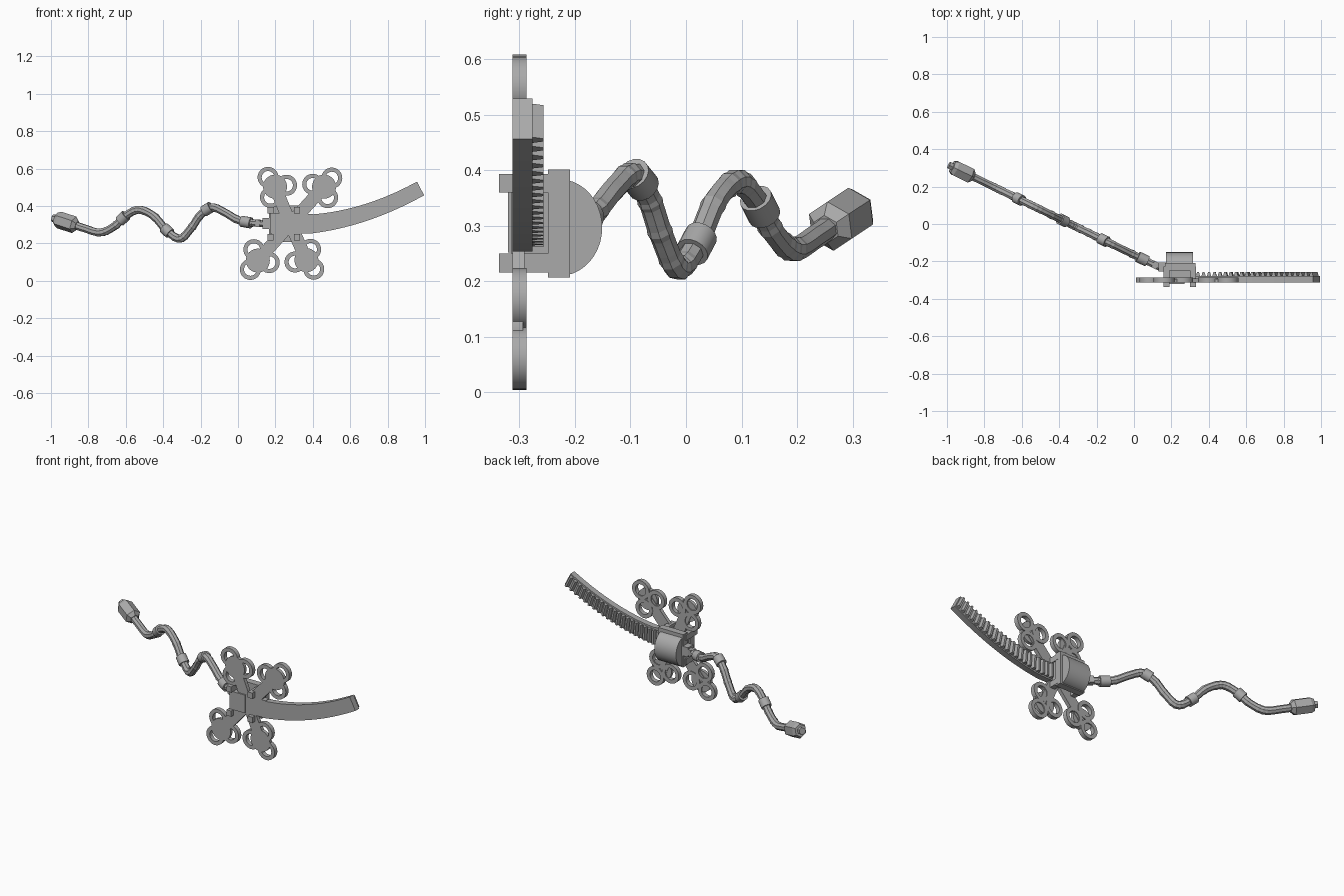
import bpy, bmesh, math
from mathutils import Vector, Matrix

if "Cube" in bpy.data.objects:
    bpy.data.objects.remove(bpy.data.objects["Cube"], do_unlink=True)

grey = bpy.data.materials.new("steel grey")
grey.use_nodes = True
COLOUR = (0.4, 0.4, 0.4, 1)
grey.diffuse_color = COLOUR
grey.node_tree.nodes["Principled BSDF"].inputs["Base Color"].default_value = COLOUR


def finish(name, bm, smooth=None):
    bmesh.ops.recalc_face_normals(bm, faces=bm.faces)
    mesh = bpy.data.meshes.new(name)
    bm.to_mesh(mesh)
    bm.free()
    ob = bpy.data.objects.new(name, mesh)
    ob.data.materials.append(grey)
    bpy.context.collection.objects.link(ob)
    if smooth:
        bpy.ops.object.select_all(action='DESELECT')
        bpy.context.view_layer.objects.active = ob
        ob.select_set(True)
        bpy.ops.object.shade_smooth_by_angle(angle=math.radians(smooth))
    return ob


def loft(bm, rings, closed=False):
    """Skin a list of equal point rings; cap the ends unless closed."""
    vs = [[bm.verts.new(p) for p in r] for r in rings]
    n = len(vs[0])
    pairs = list(zip(vs, vs[1:])) + ([(vs[-1], vs[0])] if closed else [])
    for a, b in pairs:
        for i in range(n):
            j = (i + 1) % n
            bm.faces.new((a[i], a[j], b[j], b[i]))
    if not closed:
        bm.faces.new(vs[0])
        bm.faces.new(vs[-1][::-1])


def box(name, x, y, z):
    bm = bmesh.new()
    loft(bm, [[(x[0], q, z[0]), (x[1], q, z[0]), (x[1], q, z[1]), (x[0], q, z[1])] for q in y])
    return finish(name, bm)


def circle(c, r, y, n=32):
    return [(c[0] + r * math.cos(i * math.tau / n), y, c[1] + r * math.sin(i * math.tau / n))
            for i in range(n)]


def ring_at(p, d, r, n, twist=0):
    """Ring of n points around direction d."""
    side = d.cross(Vector((0, 0, 1))).normalized()
    up = side.cross(d)
    return [p + r * (math.cos(a) * side + math.sin(a) * up)
            for a in [(i + 0.5) * math.tau / n + twist for i in range(n)]]


def turned(name, start, end, profile, n):
    """Turned part along start-end from (fraction, radius) pairs."""
    a, b = Vector(start), Vector(end)
    bm = bmesh.new()
    loft(bm, [ring_at(a.lerp(b, t), (b - a).normalized(), r, n) for t, r in profile])
    return finish(name, bm, 30 if n > 8 else None)


# Four arms, each ending in a disc with three ring lobes
FRONT, BACK = -0.313, -0.287
HUB = Vector((0.28, 0.305))
clusters = {"upper_right": (0.198, 0.503, 127), "upper_left": (0.46, 0.503, 48),
            "lower_right": (0.106, 0.108, 230), "lower_left": (0.366, 0.11, 309)}
for label, (cx, cz, ang) in clusters.items():
    c = Vector((cx, cz))
    along = HUB - c
    across = Vector((-along.y, along.x)).normalized() * 0.034
    bm = bmesh.new()
    loft(bm, [[(p.x, y, p.y) for p in (c + across, c - across, HUB - across, HUB + across)]
              for y in (FRONT, -0.291)])
    finish(label + "_arm", bm)
    bm = bmesh.new()
    loft(bm, [circle(c, 0.064, y) for y in (FRONT, -0.294)])
    finish(label + "_disc", bm, 30)
    for k in range(3):
        a = math.radians(ang + 120 * k)
        o = c + 0.062 * Vector((math.cos(a), math.sin(a)))
        bm = bmesh.new()
        loft(bm, [circle(o, r, y) for r, y in
                  ((0.056, FRONT), (0.056, BACK), (0.034, BACK), (0.034, FRONT))], closed=True)
        finish(f"{label}_ring_{k + 1}", bm, 30)

# Curved rack with a straight root
ROOT, STEPS = 0.4, 24


def rack_edges(t):
    low = Vector((ROOT + 0.595 * t, 0.254 + 0.075 * t + 0.128 * t * t))
    high = Vector((ROOT + 0.557 * t, 0.355 + 0.045 * t + 0.13 * t * t))
    return low, high


bm = bmesh.new()
rings = []
for i in range(STEPS + 1):
    lo, hi = rack_edges(i / STEPS)
    rings.append([(p.x, y, p.y) for p, y in
                  ((lo, FRONT), (hi, FRONT), (hi, -0.277), (lo, -0.277))])
loft(bm, rings)
finish("curved_rack", bm)
box("rack_root", (0.25, ROOT), (FRONT, -0.277), (0.254, 0.358))

# Teeth on the back of the rack
TEETH = 22


def tooth(bm, lo, hi, pitch):
    run = (lo.lerp(hi, 0.5) - prev_mid).normalized() if prev_mid else Vector((1, 0))
    ends = [lo.lerp(hi, 0.08), lo.lerp(hi, 0.9)]
    section = [(-0.42, -0.278), (0.42, -0.278), (0.2, -0.257), (-0.2, -0.257)]
    loft(bm, [[(e.x + run.x * u * pitch, y, e.y + run.y * u * pitch) for u, y in section]
              for e in ends])


bm = bmesh.new()
prev_mid = None
for i in range(TEETH):
    t = -0.1 + 1.075 * i / (TEETH - 1)
    lo, hi = rack_edges(max(t, 0))
    if t < 0:
        shift = Vector((0.58 * t, 0))
        lo, hi = lo + shift, hi + shift
    tooth(bm, lo, hi, 0.027)
    prev_mid = lo.lerp(hi, 0.5)
finish("rack_teeth", bm)

# Housing with rounded back and corner pegs
box("front_plate", (0.17, 0.27), (-0.321, -0.28), (0.252, 0.36))
box("housing_core", (0.18, 0.325), (-0.314, -0.24), (0.25, 0.36))
box("back_plate", (0.165, 0.33), (-0.249, -0.209), (0.207, 0.402))
for side, x in (("right", 0.175), ("left", 0.315)):
    for level, z in (("lower", 0.233), ("upper", 0.377)):
        box(f"{level}_{side}_peg", (x - 0.016, x + 0.016), (-0.337, -0.228), (z - 0.017, z + 0.017))
bm = bmesh.new()
arc = [(-0.228 + 0.077 * math.cos(a), 0.297 + 0.087 * math.sin(a))
       for a in [math.pi * (i / 20 - 0.5) for i in range(21)]]
loft(bm, [[(x, y, z) for y, z in arc] for x in (0.172, 0.315)])
finish("rounded_back", bm, 25)

# Cable: wavy path in an upright plane, ribbed where it bends
def on_plane(x, z):
    return Vector((x, -0.165 - 0.485 * x, z))


waves = [(0.08, 0.308), (0.0, 0.325), (-0.07, 0.365), (-0.139, 0.392), (-0.2, 0.352),
         (-0.25, 0.282), (-0.31, 0.225), (-0.38, 0.268), (-0.45, 0.345), (-0.53, 0.38),
         (-0.6, 0.347), (-0.66, 0.292), (-0.735, 0.258), (-0.82, 0.28), (-0.89, 0.304)]
pts = [on_plane(*w) for w in waves]
pts = [2 * pts[0] - pts[1]] + pts + [2 * pts[-1] - pts[-2]]
path = []
for p0, p1, p2, p3 in zip(pts, pts[1:], pts[2:], pts[3:]):
    for k in range(8):
        t = k / 8
        path.append(0.5 * (2 * p1 + (p2 - p0) * t + (2 * p0 - 5 * p1 + 4 * p2 - p3) * t ** 2
                           + (3 * p1 - p0 - 3 * p2 + p3) * t ** 3))
path.append(pts[-2])
rings = []
for i, p in enumerate(path):
    a, b = path[max(i - 1, 0)], path[min(i + 1, len(path) - 1)]
    d = (b - a).normalized()
    bend = (b - p).angle(p - a) if 0 < i < len(path) - 1 else 0
    rings.append(ring_at(p, d, 0.0235 if bend > 0.06 and i % 2 else 0.0215, 8))
bm = bmesh.new()
loft(bm, rings)
finish("cable", bm)

# Cuffs around the cable
CUFF = ((0, 0.025), (0, 0.03), (1, 0.03), (1, 0.025))
for k, x in enumerate((-0.165, -0.38, -0.615)):
    i = min(range(len(path)), key=lambda j: abs(path[j].x - x))
    d = (path[i + 1] - path[i - 1]).normalized() * 0.024
    turned(f"cuff_{k + 1}", path[i] - d, path[i] + d, CUFF, 16)

# Joint between cable and housing
turned("inner_cuff", on_plane(0.02, 0.318), on_plane(0.07, 0.309), CUFF, 16)
turned("joint_neck", on_plane(0.06, 0.31), on_plane(0.15, 0.305), ((0, 0.02), (1, 0.02)), 8)
turned("joint_collar", on_plane(0.1, 0.308), on_plane(0.125, 0.306), ((0, 0.027), (1, 0.027)), 4)
box("joint_block", (0.13, 0.18), (-0.255, -0.205), (0.278, 0.335))

# Hexagonal end fitting with a small plug
turned("hex_fitting", on_plane(-0.86, 0.294), on_plane(-0.972, 0.33),
       ((0, 0.026), (0.15, 0.046), (0.85, 0.046), (1, 0.036)), 6)
turned("end_plug", on_plane(-0.96, 0.327), on_plane(-0.99, 0.335), ((0, 0.021), (1, 0.021)), 6)
